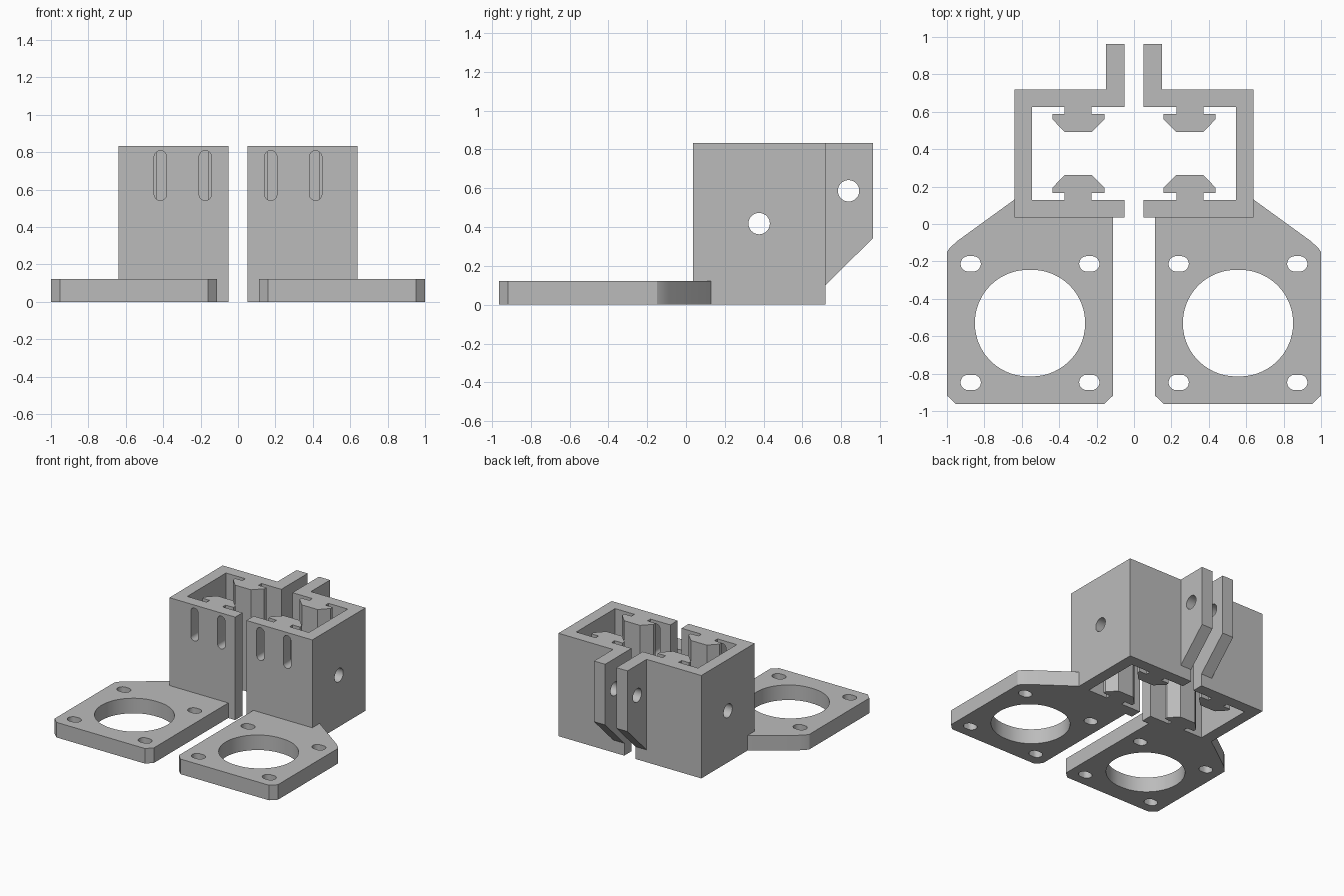
import bpy, bmesh, math
from mathutils import Vector

if "Cube" in bpy.data.objects:
    bpy.data.objects.remove(bpy.data.objects["Cube"], do_unlink=True)

GREY = (0.5, 0.5, 0.5, 1)
grey = bpy.data.materials.new("plain grey")
grey.use_nodes = True
grey.diffuse_color = GREY
grey.node_tree.nodes["Principled BSDF"].inputs["Base Color"].default_value = GREY

# Maps a profile point (u, v) and an extrusion depth d to space
AXES = {"x": lambda u, v, d: Vector((d, u, v)),
        "y": lambda u, v, d: Vector((u, d, v)),
        "z": lambda u, v, d: Vector((u, v, d))}


def prism(name, outline, axis, start, end):
    """Extrude a 2D outline along an axis."""
    bm = bmesh.new()
    face = bm.faces.new([bm.verts.new(AXES[axis](u, v, start)) for u, v in outline])
    grown = bmesh.ops.extrude_face_region(bm, geom=[face])["geom"]
    bmesh.ops.translate(bm, vec=AXES[axis](0, 0, end - start),
                        verts=[g for g in grown if isinstance(g, bmesh.types.BMVert)])
    bmesh.ops.recalc_face_normals(bm, faces=bm.faces)
    mesh = bpy.data.meshes.new(name)
    bm.to_mesh(mesh)
    bm.free()
    mesh.materials.append(grey)
    obj = bpy.data.objects.new(name, mesh)
    bpy.context.collection.objects.link(obj)
    return obj


def slot(u, v, radius, du=0, dv=0, steps=64):
    """Round outline, stretched by du or dv into a slot."""
    points = []
    for i in range(steps):
        a = 2 * math.pi * (i + 0.5) / steps
        c, s = math.cos(a), math.sin(a)
        points.append((u + radius * c + math.copysign(du, c),
                       v + radius * s + math.copysign(dv, s)))
    return points


def finish(obj, cutters):
    """Cut the holes, mirror to the other side and keep edges sharp."""
    bpy.context.view_layer.objects.active = obj
    for cutter in cutters:
        mod = obj.modifiers.new("hole", "BOOLEAN")
        mod.operation = "DIFFERENCE"
        mod.solver = "EXACT"
        mod.object = cutter
        bpy.ops.object.modifier_apply(modifier=mod.name)
        bpy.data.objects.remove(cutter, do_unlink=True)
    bpy.ops.object.select_all(action="DESELECT")
    obj.select_set(True)
    bpy.ops.object.shade_smooth_by_angle(angle=math.radians(25))
    mirror = obj.modifiers.new("other side", "MIRROR")
    mirror.use_mirror_merge = False


HEIGHT = 0.833
MID_Y = 0.377

# C-shaped channel with two T-shaped rails, symmetric about its middle
half = [(0.545, 0.248), (0.372, 0.248), (0.372, 0.21), (0.437, 0.21),
        (0.437, 0.184), (0.37, 0.114), (0.228, 0.114), (0.158, 0.184),
        (0.158, 0.21), (0.228, 0.21), (0.228, 0.248),
        (0.05, 0.248), (0.05, 0.341), (0.64, 0.341)]
outline = [(x, MID_Y + y) for x, y in half] + [(x, MID_Y - y) for x, y in reversed(half)]
channel = prism("rail_channel", outline, "z", 0, HEIGHT)
cuts = [prism("slot_cutter", slot(x, 0.675, 0.033, dv=0.1), "y", 0, 0.15)
        for x in (0.175, 0.415)]
cuts.append(prism("side_cutter", slot(MID_Y, 0.418, 0.055), "x", 0.5, 0.7))
finish(channel, cuts)

# Clamping ear at the back, sloped underneath
back = MID_Y + 0.341
ear = prism("clamp_ear", [(back, HEIGHT), (back, 0.1), (0.963, 0.342), (0.963, HEIGHT)],
            "x", 0.05, 0.15)
finish(ear, [prism("ear_cutter", slot(0.838, 0.587, 0.055), "x", 0, 0.2)])

# Motor plate with a large opening and four slotted screw holes
front = MID_Y - 0.341
plate = prism("motor_plate", [
    (0.112, front), (0.112, -0.917), (0.16, -0.963), (0.952, -0.963), (1, -0.917),
    (1, -0.15), (0.985, -0.128), (0.945, -0.091), (0.64, 0.13), (0.64, front)], "z", 0, 0.122)
cx, cy, spread = 0.556, -0.53, 0.317
cuts = [prism("opening_cutter", slot(cx, cy, 0.285, du=0.01), "z", -0.1, 0.2)]
cuts += [prism("screw_cutter", slot(cx + sx * spread, cy + sy * spread, 0.041, du=0.013),
               "z", -0.1, 0.2) for sx in (-1, 1) for sy in (-1, 1)]
finish(plate, cuts)
